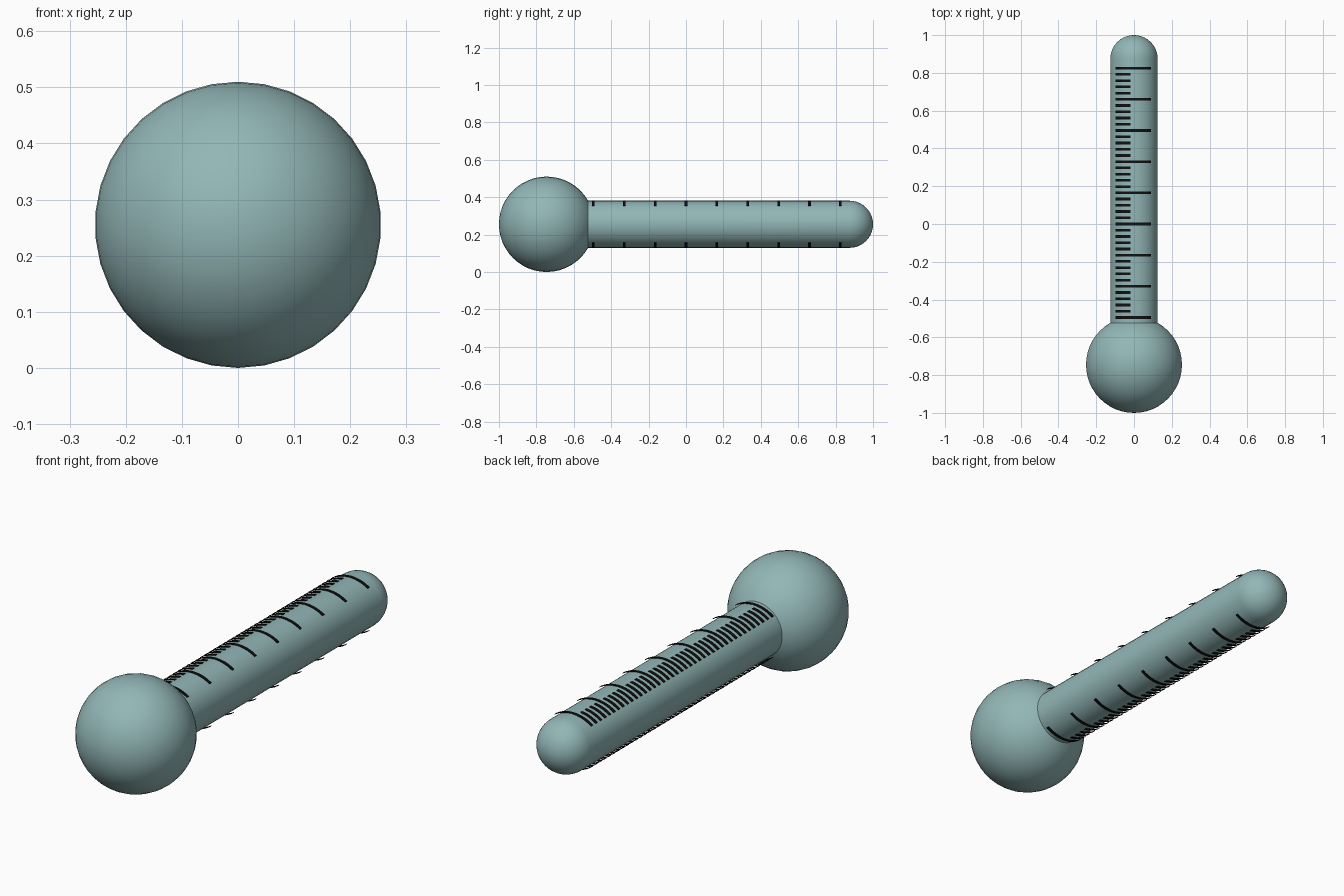
import bpy
import bmesh
from math import sin, cos, pi, asin, sqrt

if "Cube" in bpy.data.objects:
    bpy.data.objects.remove(bpy.data.objects["Cube"])

ZC = 0.255          # height of the axis
R_BULB, Y_BULB = 0.255, -0.745
R_TUBE = 0.126
SIDES = 34


def material(name, rgb):
    m = bpy.data.materials.new(name)
    m.diffuse_color = (*rgb, 1)
    m.use_nodes = True
    m.node_tree.nodes["Principled BSDF"].inputs["Base Color"].default_value = m.diffuse_color
    return m


glass = material("pale_teal", (0.29, 0.47, 0.47))
black = material("black", (0.005, 0.005, 0.005))


def finish(bm, name, mat):
    bmesh.ops.remove_doubles(bm, verts=bm.verts, dist=1e-5)
    bmesh.ops.recalc_face_normals(bm, faces=bm.faces)
    me = bpy.data.meshes.new(name)
    bm.to_mesh(me)
    bm.free()
    me.materials.append(mat)
    ob = bpy.data.objects.new(name, me)
    bpy.context.collection.objects.link(ob)
    bpy.ops.object.select_all(action='DESELECT')
    ob.select_set(True)
    bpy.context.view_layer.objects.active = ob
    bpy.ops.object.shade_smooth_by_angle(angle=pi / 6)
    return ob


def lathe(name, profile):
    """Spin (radius, y) points around the lengthwise axis."""
    bm = bmesh.new()
    vs = [bm.verts.new((0, y, ZC + r)) for r, y in profile]
    es = [bm.edges.new(p) for p in zip(vs, vs[1:])]
    bmesh.ops.spin(bm, geom=vs + es, cent=(0, 0, ZC), axis=(0, 1, 0),
                   angle=2 * pi, steps=SIDES, use_merge=True)
    return finish(bm, name, glass)


# Bulb and tube, meeting along the ring where they intersect
y_joint = Y_BULB + sqrt(R_BULB**2 - R_TUBE**2)
a_end = pi - asin(R_TUBE / R_BULB)
bulb = [(R_BULB * sin(a_end * i / 20), Y_BULB - R_BULB * cos(a_end * i / 20))
        for i in range(21)]
lathe("bulb", bulb)

tube = [(R_TUBE, y_joint)]
tube += [(R_TUBE * cos(pi / 2 * i / 10), 1 - R_TUBE + R_TUBE * sin(pi / 2 * i / 10))
         for i in range(11)]
lathe("tube", tube)

# Scale marks: thin arched bars, flatter than the tube so the tips lift off
ARC_R, WIDTH, THICK = 0.165, 0.014, 0.003


def add_mark(bm, y, x0, x1, side, steps):
    rings = []
    for i in range(steps + 1):
        x = x0 + (x1 - x0) * i / steps
        ring = []
        for lift, dy in ((0.002, -1), (0.002, 1), (0.002 - THICK, 1), (0.002 - THICK, -1)):
            h = R_TUBE + lift - ARC_R + sqrt(ARC_R**2 - x * x)
            ring.append(bm.verts.new((x, y + dy * WIDTH / 2, ZC + side * h)))
        rings.append(ring)
    for a, b in zip(rings, rings[1:]):
        for k in range(4):
            n = (k + 1) % 4
            bm.faces.new((a[k], a[n], b[n], b[k]))
    bm.faces.new(rings[0])
    bm.faces.new(rings[-1])


for side, label in ((1, "top"), (-1, "bottom")):
    long_bm, short_bm = bmesh.new(), bmesh.new()
    for i in range(41):
        y = -0.495 + 0.033 * i
        if i % 5 == 0:
            add_mark(long_bm, y, -0.097, 0.09, side, 14)
        else:
            add_mark(short_bm, y, -0.097, -0.019, side, 6)
    finish(long_bm, label + "_long_marks", black)
    finish(short_bm, label + "_short_marks", black)
